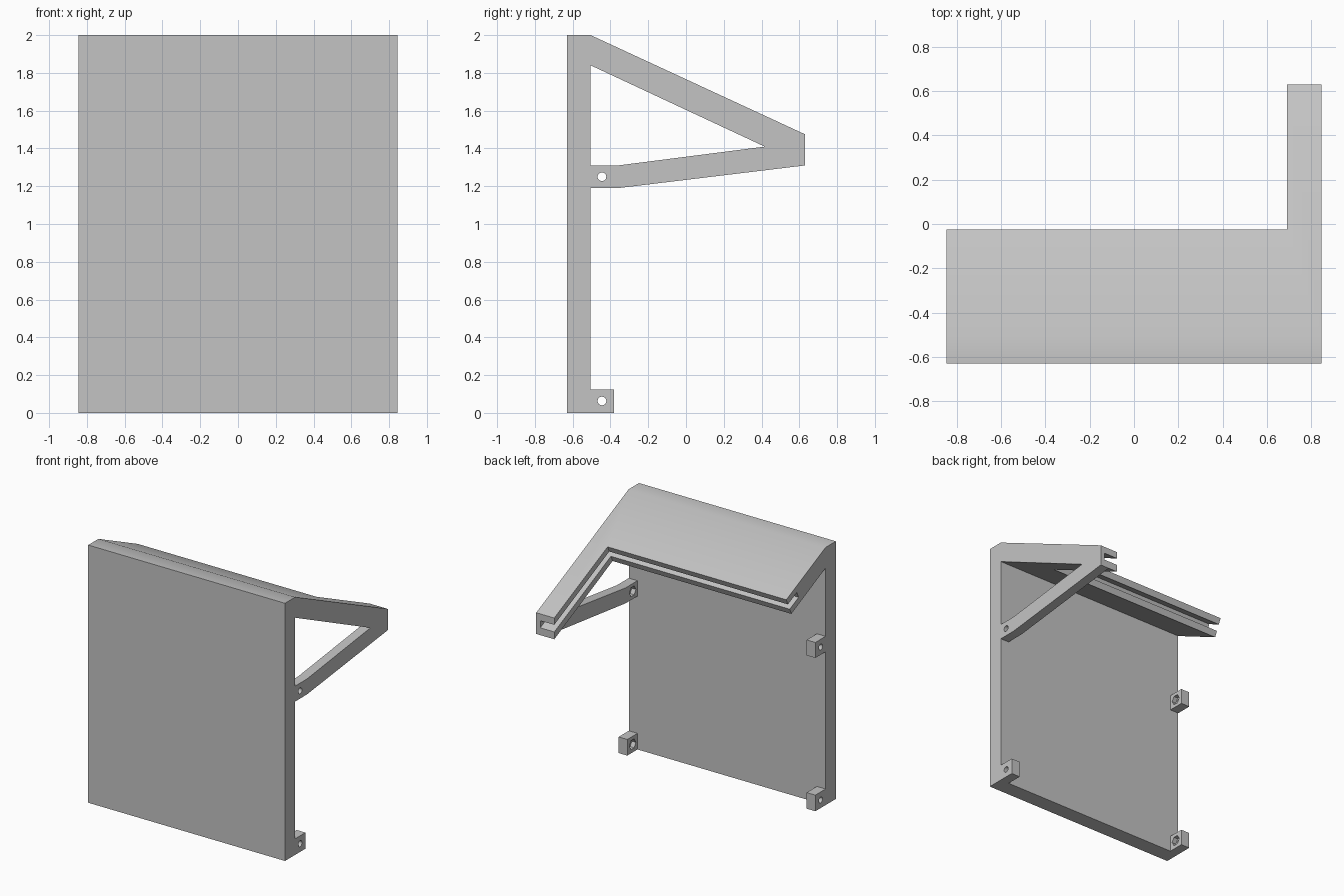
import bpy, bmesh, math
from mathutils import Vector

if "Cube" in bpy.data.objects:
    bpy.data.objects.remove(bpy.data.objects["Cube"], do_unlink=True)

grey = bpy.data.materials.new("light_grey")
grey.use_nodes = True
grey.diffuse_color = (0.55, 0.55, 0.55, 1)
grey.node_tree.nodes["Principled BSDF"].inputs["Base Color"].default_value = grey.diffuse_color

HALF = 0.845          # half width
FRONT, WALL = -0.63, -0.505
ARM_IN = 0.69         # inner side of the long arm
LUG = 0.075           # width of lugs and brace
END = 0.63


def prism(name, profile, x0, x1):
    """Extrude a (y, z) profile along x."""
    bm = bmesh.new()
    face = bm.faces.new([bm.verts.new((x0, y, z)) for y, z in profile])
    new = bmesh.ops.extrude_face_region(bm, geom=[face])["geom"]
    bmesh.ops.translate(bm, vec=(x1 - x0, 0, 0),
                        verts=[v for v in new if isinstance(v, bmesh.types.BMVert)])
    bmesh.ops.recalc_face_normals(bm, faces=bm.faces)
    mesh = bpy.data.meshes.new(name)
    bm.to_mesh(mesh)
    bm.free()
    mesh.materials.append(grey)
    obj = bpy.data.objects.new(name, mesh)
    bpy.context.collection.objects.link(obj)
    return obj


def cut(obj, cutter):
    """Subtract the cutter, then remove it."""
    mod = obj.modifiers.new("cut", 'BOOLEAN')
    mod.operation = 'DIFFERENCE'
    mod.solver = 'EXACT'
    mod.object = cutter
    bpy.context.view_layer.objects.active = obj
    bpy.ops.object.modifier_apply(modifier=mod.name)
    bpy.data.objects.remove(cutter, do_unlink=True)


def ring(y, z, r, n):
    return [(y + r * math.cos(math.tau * i / n), z + r * math.sin(math.tau * i / n))
            for i in range(n)]


# Roof coordinates: distance down the slope, depth below the top surface
ridge = Vector((WALL, 2.0))
slope = Vector((END - WALL, 1.475 - 2.0)).normalized()
inward = Vector((slope.y, -slope.x))


def band(s0, s1, d0, d1):
    return [ridge + slope * s + inward * d for s, d in
            ((s0, d0), (s1, d0), (s1, d1), (s0, d1))]


# Front panel and sloping roof in one profile
panel = prism("panel_and_roof", [(FRONT, 0), (WALL, 0), (WALL, 1.84), (END, 1.31),
                                 (END, 1.475), (WALL, 2), (FRONT, 2)], -HALF, HALF)
# Shorten the roof beside the arm, square to the slope
edge = 0.53
cut(panel, prism("roof_cutter", band(edge, 1.6, -0.2, 0.4), -1, ARM_IN))
# Slot along the roof edge and the inner side of the arm
slot = 0.12
cut(panel, prism("slot_cutter", band(edge - slot, 1.6, 0.048, 0.098), -1, ARM_IN + slot))

# Lugs and the arm brace
low = [(WALL, 0), (-0.38, 0), (-0.38, 0.125), (WALL, 0.125)]
high = [(WALL, 1.19), (-0.38, 1.19), (-0.38, 1.31), (WALL, 1.31)]
brace = [(WALL, 1.19), (-0.36, 1.19), (END, 1.31), (0.42, 1.41), (-0.36, 1.31), (WALL, 1.31)]
parts = [panel]
for name, profile, side, z in (("left_lower_lug", low, 1, 0.063),
                               ("right_lower_lug", low, -1, 0.063),
                               ("right_upper_lug", high, -1, 1.25),
                               ("left_arm_brace", brace, 1, 1.25)):
    obj = prism(name, profile, side * (HALF - LUG), side * HALF)
    # Bolt hole with a hexagonal nut recess on the inner face
    cut(obj, prism("hole_cutter", ring(-0.445, z, 0.023, 24), side * 0.7, side))
    cut(obj, prism("nut_cutter", ring(-0.445, z, 0.04, 6), side * 0.7,
                   side * (HALF - LUG + 0.035)))
    parts.append(obj)

for obj in parts:
    bpy.ops.object.select_all(action='DESELECT')
    obj.select_set(True)
    bpy.context.view_layer.objects.active = obj
    bpy.ops.object.shade_smooth_by_angle(angle=math.radians(30))
